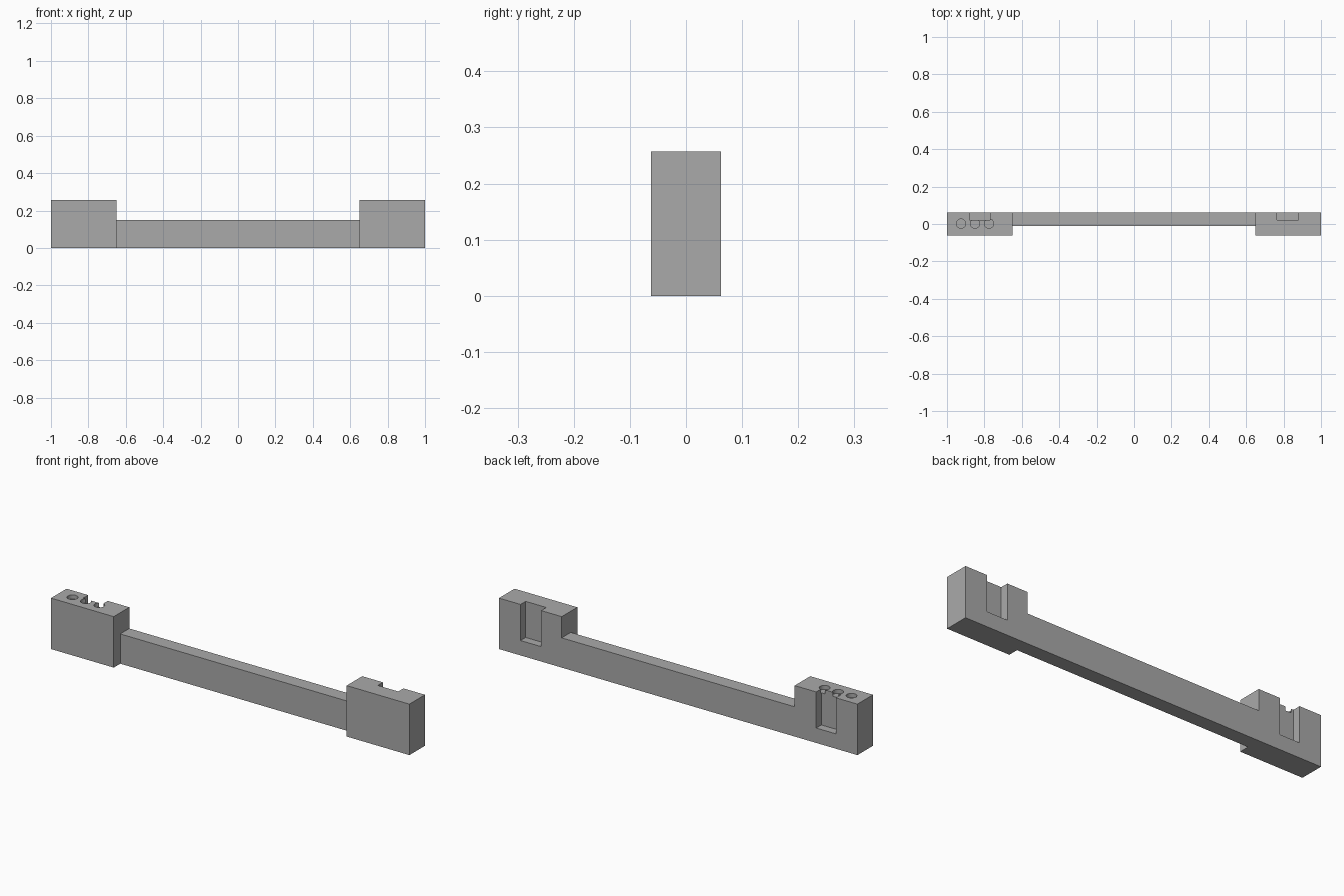
import bpy, bmesh

if "Cube" in bpy.data.objects:
    bpy.data.objects.remove(bpy.data.objects["Cube"])

grey = bpy.data.materials.new("plain grey")
grey.diffuse_color = (0.4, 0.4, 0.4, 1)
grey.use_nodes = True
grey.node_tree.nodes["Principled BSDF"].inputs["Base Color"].default_value = grey.diffuse_color

W, D, H = 1.0, 0.062, 0.257        # half length, half depth, height
INNER, BAR_TOP, BAR_FRONT = 0.65, 0.15, -0.01


def box_cutter(name, x0, x1, y0, y1, z0, z1):
    bpy.ops.mesh.primitive_cube_add(
        size=1, location=((x0 + x1) / 2, (y0 + y1) / 2, (z0 + z1) / 2))
    ob = bpy.context.object
    ob.name = name
    ob.scale = (x1 - x0, y1 - y0, z1 - z0)
    return ob


# Bracket body: U-shaped front profile extruded through the depth
profile = [(-W, 0), (W, 0), (W, H), (INNER, H), (INNER, BAR_TOP),
           (-INNER, BAR_TOP), (-INNER, H), (-W, H)]
bm = bmesh.new()
face = bm.faces.new([bm.verts.new((x, -D, z)) for x, z in profile])
ext = bmesh.ops.extrude_face_region(bm, geom=[face])
bmesh.ops.translate(bm, vec=(0, 2 * D, 0),
                    verts=[g for g in ext["geom"] if isinstance(g, bmesh.types.BMVert)])
bmesh.ops.recalc_face_normals(bm, faces=bm.faces)
mesh = bpy.data.meshes.new("bracket_body")
bm.to_mesh(mesh)
bm.free()
mesh.materials.append(grey)
body = bpy.data.objects.new("bracket_body", mesh)
bpy.context.collection.objects.link(body)

# Recess in front of the bar, and a slot in the back of each end block
cutters = [box_cutter("front_recess_cutter", -INNER, INNER, -0.2, BAR_FRONT, -0.1, 0.4)]
for side, x0, x1 in (("left", -0.88, -0.77), ("right", 0.765, 0.88)):
    cutters.append(box_cutter(side + "_slot_cutter", x0, x1, 0.021, 0.2, 0.075, 0.4))

# Three shallow round holes in the top of the left block
for i, x in enumerate((-0.925, -0.85, -0.775)):
    bpy.ops.mesh.primitive_cylinder_add(vertices=32, radius=0.025, depth=0.1,
                                        location=(x, 0.002, H - 0.02 + 0.05))
    bpy.context.object.name = f"hole_cutter_{i + 1}"
    cutters.append(bpy.context.object)

# Cut everything, then remove the cutters
for c in cutters:
    c.data.materials.append(grey)
    c.hide_render = True
    mod = body.modifiers.new(c.name, "BOOLEAN")
    mod.operation = "DIFFERENCE"
    mod.solver = "EXACT"
    mod.object = c
bpy.ops.object.select_all(action="DESELECT")
body.select_set(True)
bpy.context.view_layer.objects.active = body
for mod in list(body.modifiers):
    bpy.ops.object.modifier_apply(modifier=mod.name)
for c in cutters:
    bpy.data.objects.remove(c)
bpy.ops.object.shade_smooth_by_angle(angle=0.52)
